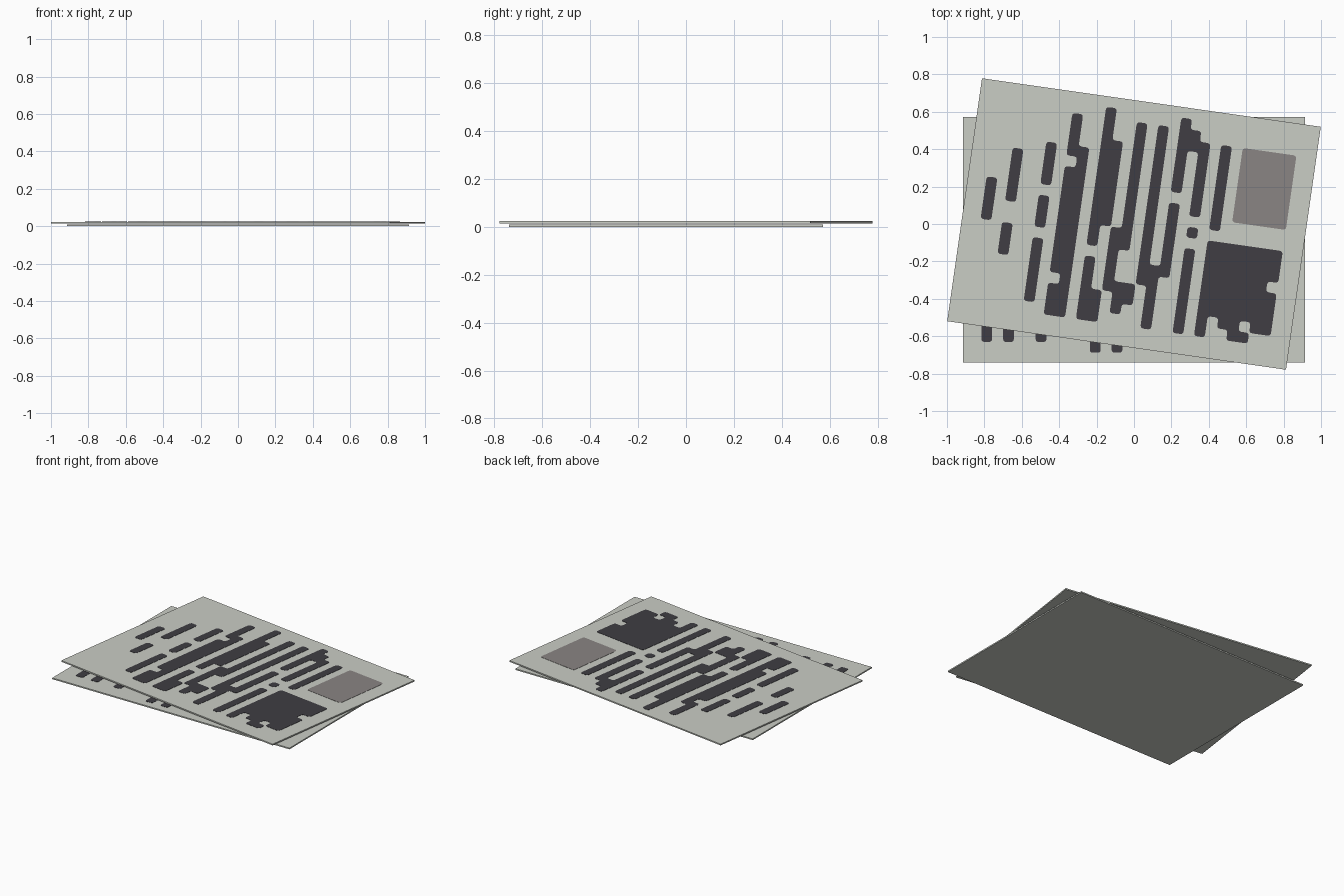
import bpy, math
from mathutils import Vector

if "Cube" in bpy.data.objects:
    bpy.data.objects.remove(bpy.data.objects["Cube"])

W, H, T = 1.83, 1.312, 0.009        # sheet size and thickness
CX, CY = 0.058, 0.0573              # printed grid cell size
X0, Y0 = -0.787 - CX / 2, 0.37      # left edge of column 0, top edge of row 0


def material(name, rgb):
    m = bpy.data.materials.new(name)
    m.diffuse_color = (*rgb, 1)
    m.use_nodes = True
    m.node_tree.nodes["Principled BSDF"].inputs["Base Color"].default_value = m.diffuse_color
    return m


PAPER = material("pale_paper", (0.59, 0.61, 0.56))
INK = material("dark_ink", (0.050, 0.047, 0.056))
PHOTO = material("faded_print", (0.255, 0.235, 0.228))


def place(name, mesh, mat, loc, angle):
    mesh.materials.clear()
    mesh.materials.append(mat)
    ob = bpy.data.objects.new(name, mesh)
    bpy.context.collection.objects.link(ob)
    ob.location = loc
    ob.rotation_euler.z = angle
    return ob


def sheet(name, loc, angle):
    mesh = bpy.data.meshes.new(name)
    x, y = W / 2, H / 2
    verts = [(a * x, b * y, c) for c in (0, T)
             for a, b in ((-1, -1), (1, -1), (1, 1), (-1, 1))]
    sides = [(i, (i + 1) % 4, (i + 1) % 4 + 4, i + 4) for i in range(4)]
    mesh.from_pydata(verts, [], [(3, 2, 1, 0), (4, 5, 6, 7)] + sides)
    place(name, mesh, PAPER, loc, angle)


def outlines(runs):
    """Trace the outer edges of all filled cells; return loops of corners."""
    cells = {(c, r) for c, spans in runs.items() for a, b in spans for r in range(a, b)}
    edges = set()
    for c, r in cells:
        ring = [(c, r), (c + 1, r), (c + 1, r + 1), (c, r + 1)]
        for p, q in zip(ring, ring[1:] + ring[:1]):
            if (q, p) in edges:
                edges.remove((q, p))
            else:
                edges.add((p, q))
    loops = []
    while edges:
        start = e = min(edges)
        loop = []
        while True:
            edges.discard(e)
            (px, py), (qx, qy) = e
            dx, dy = qx - px, qy - py
            # prefer turning around the same cell where two corners touch
            for ex, ey in ((-dy, dx), (dx, dy), (dy, -dx)):
                n = ((qx, qy), (qx + ex, qy + ey))
                if n in edges or n == start:
                    break
            if (ex, ey) != (dx, dy):
                loop.append((Vector((qx, qy)), Vector((dx, dy)), Vector((ex, ey))))
            e = n
            if e == start:
                break
        loops.append(loop)
    return loops


def printed(name, runs, mat, loc, angle, r=0.3):
    """Thin plate in the shape of the filled cells, with rounded corners."""
    cu = bpy.data.curves.new(name, 'CURVE')
    cu.dimensions, cu.fill_mode, cu.extrude = '2D', 'BOTH', 0.0008
    for loop in outlines(runs):
        pts = []
        for p, d0, d1 in loop:
            a, b = p - d0 * r, p + d1 * r
            for t in (0, 0.33, 0.67, 1):
                q = a * (1 - t) ** 2 + p * (2 * t * (1 - t)) + b * t * t
                pts.append((X0 + q.x * CX, Y0 - q.y * CY, 0, 1))
        s = cu.splines.new('POLY')
        s.points.add(len(pts) - 1)
        s.use_cyclic_u = True
        for sp, co in zip(s.points, pts):
            sp.co = co
    tmp = bpy.data.objects.new(name + "_outline", cu)
    bpy.context.collection.objects.link(tmp)
    dg = bpy.context.evaluated_depsgraph_get()
    mesh = bpy.data.meshes.new_from_object(tmp.evaluated_get(dg))
    bpy.data.objects.remove(tmp)
    place(name, mesh, mat, loc, angle)


# Ink runs per column: (first row, end row)
upper = {
    0: [(4, 8)], 2: [(1, 6), (8, 11)], 5: [(0, 4), (5, 8), (9, 15)],
    7: [(-3, 1), (2, 12), (13, 16)], 8: [(0, 16)],
    10: [(-4, 9), (10, 16)], 11: [(-1, 7), (13, 16)],
    12: [(7, 13)], 13: [(-3, 9), (12, 15)], 14: [(12, 14)],
    15: [(-3, 12)], 16: [(10, 16)], 17: [(-4, 3), (4, 11)],
    18: [(-3, -1)], 19: [(-2, 5), (6, 7), (8, 16)],
    21: [(-2, 6), (7, 16)], 22: [(7, 14)], 23: [(7, 15)], 24: [(7, 16)],
    25: [(7, 14), (15, 16)], 26: [(7, 15)], 27: [(7, 10), (11, 15)],
}
lower = {
    0: [(5, 9), (11, 16)], 2: [(1, 6), (9, 16)], 5: [(0, 7), (10, 16)],
    8: [(-1, 10)], 10: [(0, 8), (10, 17)], 12: [(-1, 6), (8, 17)],
    15: [(0, 12)], 17: [(1, 11)], 19: [(2, 12)],
}
photo = {c: [(-2, 5)] for c in range(23, 28)}

TILT = math.radians(-8.15)
Z2 = 0.015
# Lower sheet lies square, upper sheet is turned on top of it
sheet("lower_sheet", (0, -0.084, 0), 0)
printed("lower_print", lower, INK, (0, -0.084, T + 0.0007), 0)
sheet("upper_sheet", (0, 0, Z2), TILT)
printed("upper_print", upper, INK, (0, 0, Z2 + T + 0.0007), TILT)
printed("upper_picture", photo, PHOTO, (0, 0, Z2 + T + 0.0007), TILT)
